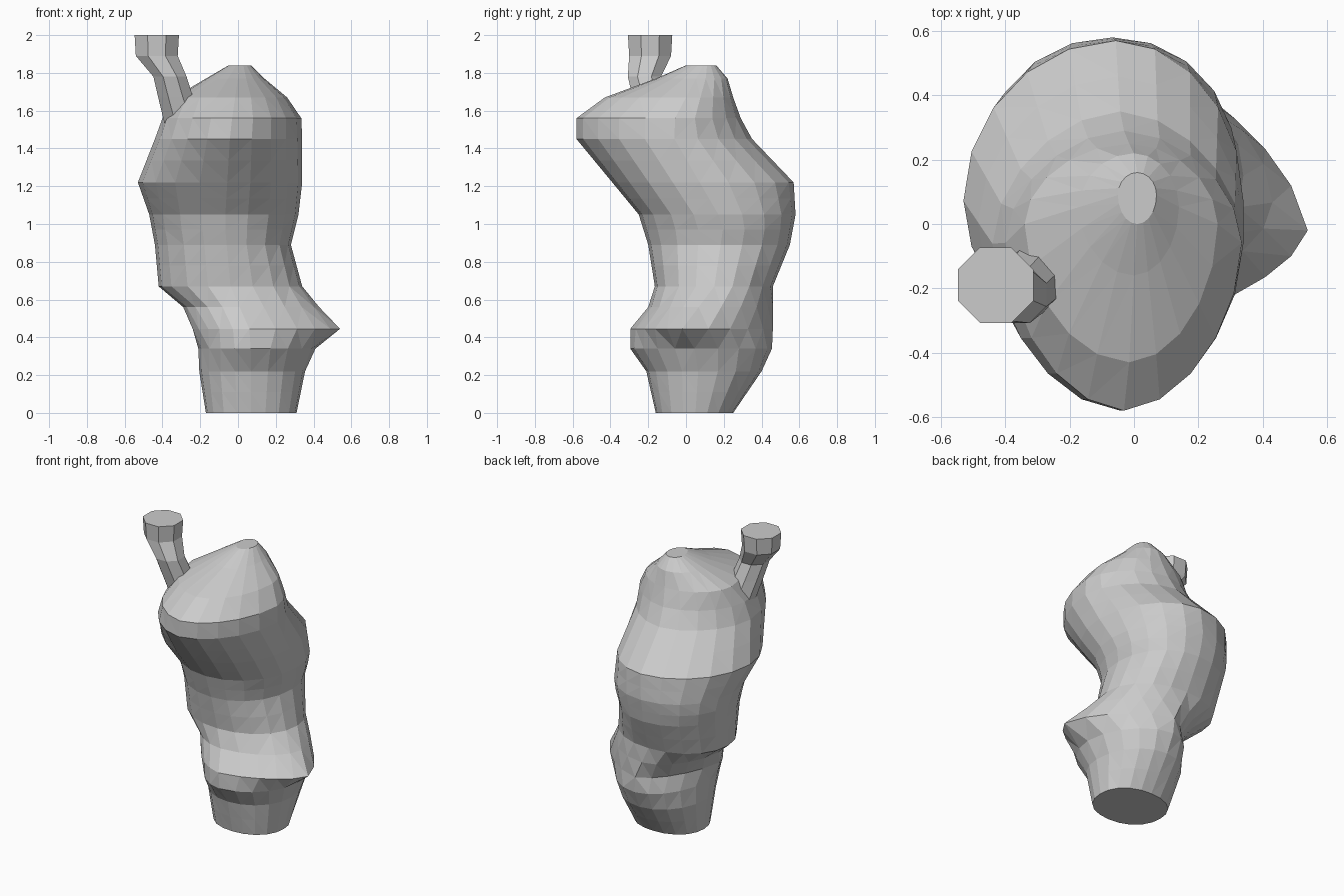
import bpy, bmesh
from math import cos, sin, tau

if "Cube" in bpy.data.objects:
    bpy.data.objects.remove(bpy.data.objects["Cube"])


def ring(z, x0, x1, y0, y1, cx, cy, n, sides):
    """Closed section whose four quarters meet at an off-centre crown point."""
    pts = []
    for i in range(sides):
        a = tau * (i + (0.5 if sides == 8 else 0)) / sides
        c, s = cos(a), sin(a)
        r = (abs(c) ** n + abs(s) ** n) ** (-1 / n)
        c, s = c * r, s * r
        pts.append((cx + c * ((x1 - cx) if c > 0 else (cx - x0)),
                    cy + s * ((y1 - cy) if s > 0 else (cy - y0)), z))
    return pts


def loft(name, sections, sides):
    bm = bmesh.new()
    rings = [[bm.verts.new(p) for p in ring(*sec, sides)] for sec in sections]
    for a, b in zip(rings, rings[1:]):
        for i in range(sides):
            j = (i + 1) % sides
            bm.faces.new((a[i], a[j], b[j], b[i]))
    bm.faces.new(rings[0][::-1])
    bm.faces.new(rings[-1])
    quads = [f for f in bm.faces if len(f.verts) == 4]
    bmesh.ops.triangulate(bm, faces=quads)
    bmesh.ops.recalc_face_normals(bm, faces=bm.faces)
    me = bpy.data.meshes.new(name)
    bm.to_mesh(me)
    bm.free()
    ob = bpy.data.objects.new(name, me)
    bpy.context.collection.objects.link(ob)
    return ob


def sample(keys, z):
    """Linear interpolation of key rows by height."""
    for a, b in zip(keys, keys[1:]):
        if z <= b[0]:
            t = (z - a[0]) / (b[0] - a[0])
            return [p + (q - p) * t for p, q in zip(a[1:], b[1:])]
    return list(keys[-1][1:])


# Lumpy trunk silhouette: z, x min/max, y min/max
outline = [
    (0.00, -0.17, 0.31, -0.16, 0.25),
    (0.22, -0.205, 0.355, -0.21, 0.40),
    (0.34, -0.21, 0.41, -0.295, 0.455),
    (0.445, -0.24, 0.54, -0.295, 0.46),
    (0.56, -0.29, 0.43, -0.20, 0.46),
    (0.67, -0.42, 0.34, -0.165, 0.46),
    (0.89, -0.44, 0.28, -0.20, 0.55),
    (1.05, -0.47, 0.32, -0.25, 0.58),
    (1.22, -0.53, 0.34, -0.39, 0.57),
    (1.45, -0.44, 0.34, -0.58, 0.35),
    (1.56, -0.40, 0.335, -0.58, 0.29),
    (1.67, -0.34, 0.26, -0.43, 0.25),
    (1.77, -0.17, 0.14, -0.16, 0.22),
    (1.84, -0.05, 0.07, 0.00, 0.16),
]
# Crown line: z, x, y, roundness
crown = [
    (0.00, 0.07, 0.05, 2.2),
    (0.30, 0.07, 0.07, 2.0),
    (0.445, 0.06, -0.02, 1.5),
    (0.67, -0.04, 0.15, 2.1),
    (1.00, -0.07, 0.20, 2.1),
    (1.50, -0.04, -0.09, 1.75),
    (1.84, 0.01, 0.09, 2.0),
]
# Extra loops halfway up each band give the fine facets
levels = []
for a, b in zip(outline, outline[1:]):
    levels += [a[0]] + ([(a[0] + b[0]) / 2] if b[0] - a[0] > 0.15 else [])
levels.append(outline[-1][0])
loft("lumpy_trunk",
     [(z, *sample(outline, z), *sample(crown, z)) for z in levels], 20)

# Stub rising from the front left shoulder: z, x, y, radius
stub = [
    (1.50, -0.28, -0.14, 0.11),
    (1.67, -0.33, -0.19, 0.10),
    (1.78, -0.36, -0.22, 0.095),
    (1.89, -0.43, -0.19, 0.12),
    (2.00, -0.43, -0.19, 0.127),
]
loft("shoulder_stub",
     [(z, x - r, x + r, y - r, y + r, x, y, 2) for z, x, y, r in stub], 8)
